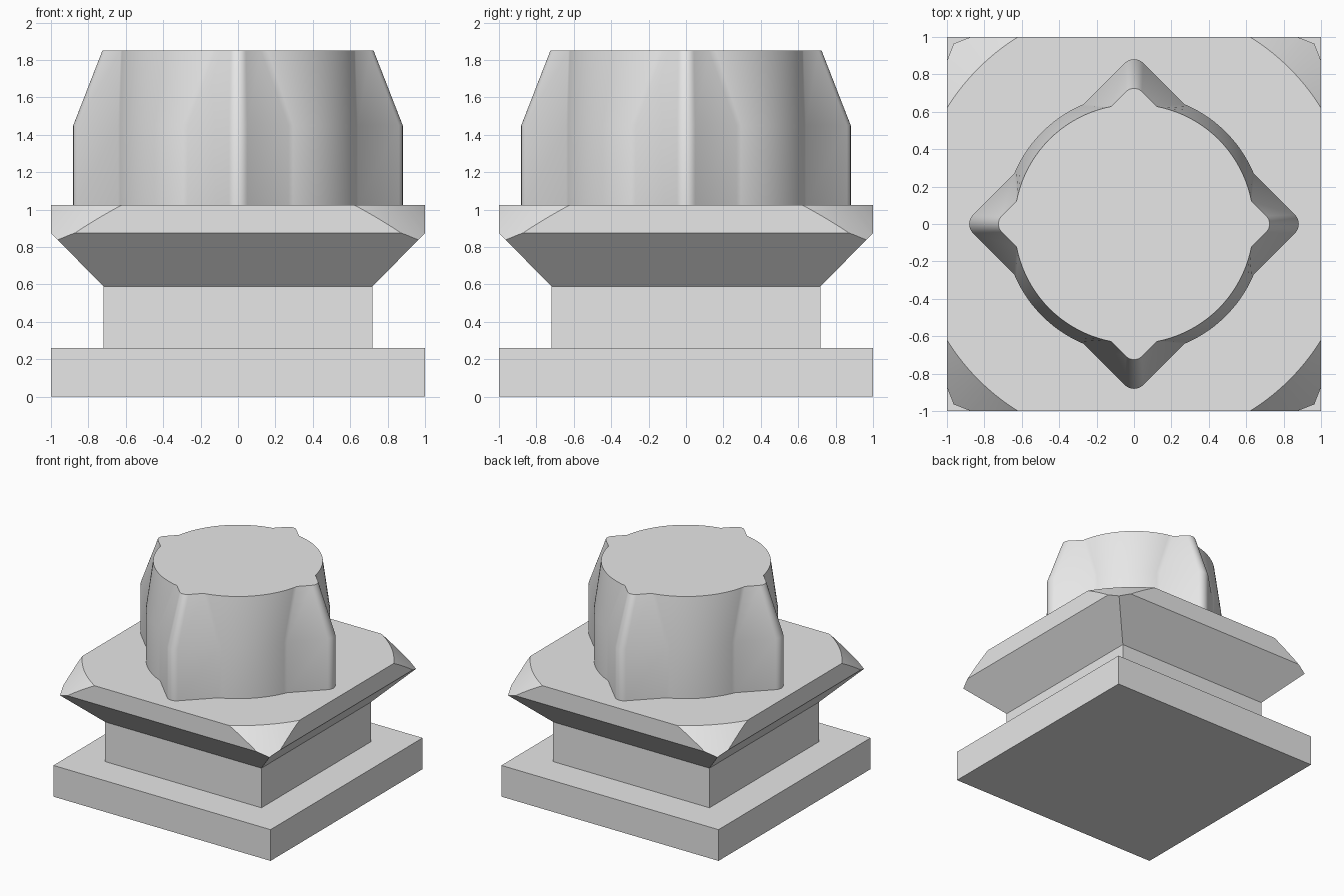
import bpy
import bmesh
from math import sin, cos, pi, acos, sqrt, radians

if "Cube" in bpy.data.objects:
    bpy.data.objects.remove(bpy.data.objects["Cube"])

GREY = (0.8, 0.8, 0.8, 1)
grey = bpy.data.materials.new("plain grey")
grey.use_nodes = True
grey.diffuse_color = GREY
grey.node_tree.nodes["Principled BSDF"].inputs["Base Color"].default_value = GREY


def loft(name, sections):
    """Closed solid through a stack of (z, outline) sections."""
    bm = bmesh.new()
    rings = [[bm.verts.new((x, y, z)) for x, y in outline] for z, outline in sections]
    n = len(rings[0])
    for low, high in zip(rings, rings[1:]):
        for i in range(n):
            j = (i + 1) % n
            bm.faces.new((low[i], low[j], high[j], high[i]))
    bm.faces.new(rings[0][::-1])
    bm.faces.new(rings[-1])
    mesh = bpy.data.meshes.new(name)
    bm.to_mesh(mesh)
    bm.free()
    mesh.materials.append(grey)
    obj = bpy.data.objects.new(name, mesh)
    bpy.context.collection.objects.link(obj)
    return obj


def square(h):
    return [(-h, -h), (h, -h), (h, h), (-h, h)]


def circle(r, n=128):
    return [(r * cos(2 * pi * i / n), r * sin(2 * pi * i / n)) for i in range(n)]


def lobed_outline(radius, reach, fillet):
    """Circle with four right-angled, rounded ridges."""
    valley = pi / 4 - acos(reach / (sqrt(2) * radius))
    centre = reach - fillet * sqrt(2)
    quarter = []
    for i in range(9):                                # rounded ridge tip
        a = -pi / 4 + i * pi / 16
        quarter.append((centre + fillet * cos(a), fillet * sin(a)))
    for i in range(21):                               # arc to the next ridge
        a = valley + (pi / 2 - 2 * valley) * i / 20
        quarter.append((radius * cos(a), radius * sin(a)))
    points = []
    for k in range(4):
        c, s = cos(k * pi / 2), sin(k * pi / 2)
        points += [(x * c - y * s, x * s + y * c) for x, y in quarter]
    return points


def smooth(obj, degrees):
    bpy.ops.object.select_all(action="DESELECT")
    obj.select_set(True)
    bpy.context.view_layer.objects.active = obj
    bpy.ops.object.shade_smooth_by_angle(angle=radians(degrees))


# Square base and neck
loft("base_plate", [(0, square(1)), (0.26, square(1))])
loft("neck", [(0.26, square(0.72)), (0.59, square(0.72))])

# Flared collar, its corners trimmed by a cone
collar = loft("collar", [(0.59, square(0.72)), (0.875, square(1)), (1.025, square(1))])
cutter = loft("corner_cutter", [(0.5, circle(1.702)), (1.1, circle(1.102))])
cutter.hide_render = True
trim = collar.modifiers.new("corner trim", "BOOLEAN")
trim.operation = "INTERSECT"
trim.solver = "EXACT"
trim.object = cutter
bpy.context.view_layer.objects.active = collar
bpy.ops.object.modifier_apply(modifier=trim.name)
bpy.data.objects.remove(cutter)
smooth(collar, 20)

# Ridged head, straight below and tapered above
body = lobed_outline(0.695, 0.91, 0.07)
crown = lobed_outline(0.64, 0.75, 0.06)
head = loft("ridged_head", [(1.025, body), (1.45, body), (1.85, crown)])
smooth(head, 35)
